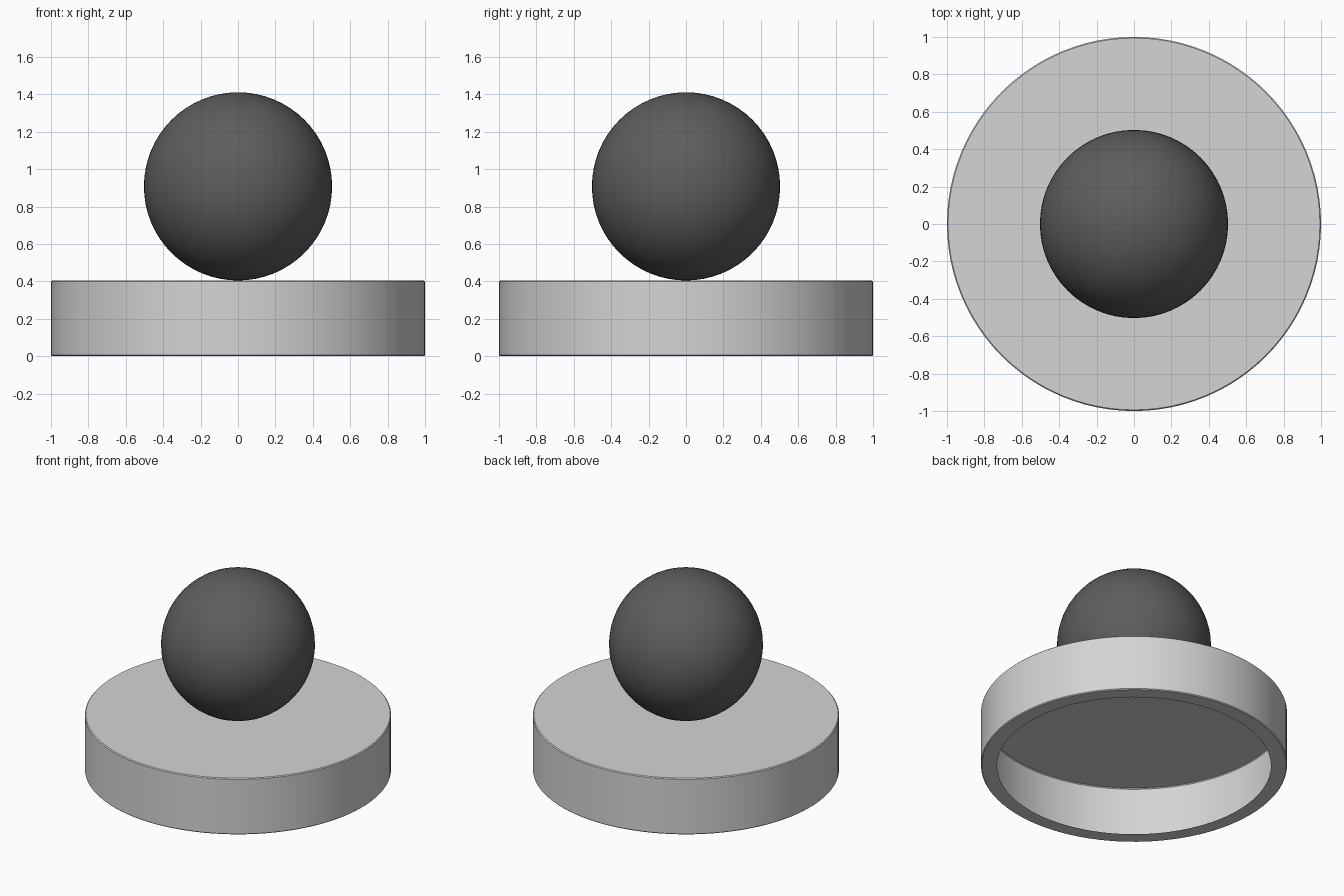
import bpy, bmesh, math
from mathutils import Vector

if "Cube" in bpy.data.objects:
    bpy.data.objects.remove(bpy.data.objects["Cube"])


def material(name, value):
    mat = bpy.data.materials.new(name)
    mat.diffuse_color = (value, value, value, 1)
    mat.use_nodes = True
    mat.node_tree.nodes["Principled BSDF"].inputs["Base Color"].default_value = mat.diffuse_color
    return mat


def finish(name, bm, mat):
    """Turn a bmesh into a smooth-shaded object with one material."""
    mesh = bpy.data.meshes.new(name)
    bm.to_mesh(mesh)
    bm.free()
    mesh.materials.append(mat)
    obj = bpy.data.objects.new(name, mesh)
    bpy.context.collection.objects.link(obj)
    bpy.ops.object.select_all(action='DESELECT')
    bpy.context.view_layer.objects.active = obj
    obj.select_set(True)
    bpy.ops.object.shade_smooth_by_angle(angle=math.radians(30))
    return obj


HEIGHT = 0.405
BALL_RADIUS = 0.503
EDGE = 0.006

# Round base: thin shell with a flat lip round the open underside
profile = [(0.895, 0), (1 - EDGE, 0), (1, EDGE),
           (1, HEIGHT - EDGE), (1 - EDGE, HEIGHT)]
bm = bmesh.new()
verts = [bm.verts.new((r, 0, z)) for r, z in profile]
edges = [bm.edges.new(pair) for pair in zip(verts, verts[1:])]
bmesh.ops.spin(bm, geom=verts + edges, cent=(0, 0, 0), axis=(0, 0, 1),
               angle=math.tau, steps=96, use_merge=True)
bmesh.ops.remove_doubles(bm, verts=bm.verts, dist=1e-5)

# Closed top of the base
rim = [e for e in bm.edges if e.is_boundary and e.verts[0].co.z > HEIGHT / 2]
bmesh.ops.holes_fill(bm, edges=rim, sides=0)
bm.normal_update()
for face in bm.faces:
    if face.normal.dot(face.calc_center_median() - Vector((0, 0, HEIGHT / 2))) < 0:
        face.normal_flip()
finish("round_base", bm, material("light grey", 0.66))

# Ball resting on the base
bm = bmesh.new()
bmesh.ops.create_uvsphere(bm, u_segments=64, v_segments=32, radius=BALL_RADIUS)
bmesh.ops.translate(bm, verts=bm.verts, vec=(0, 0, HEIGHT + BALL_RADIUS))
finish("ball", bm, material("dark grey", 0.11))
